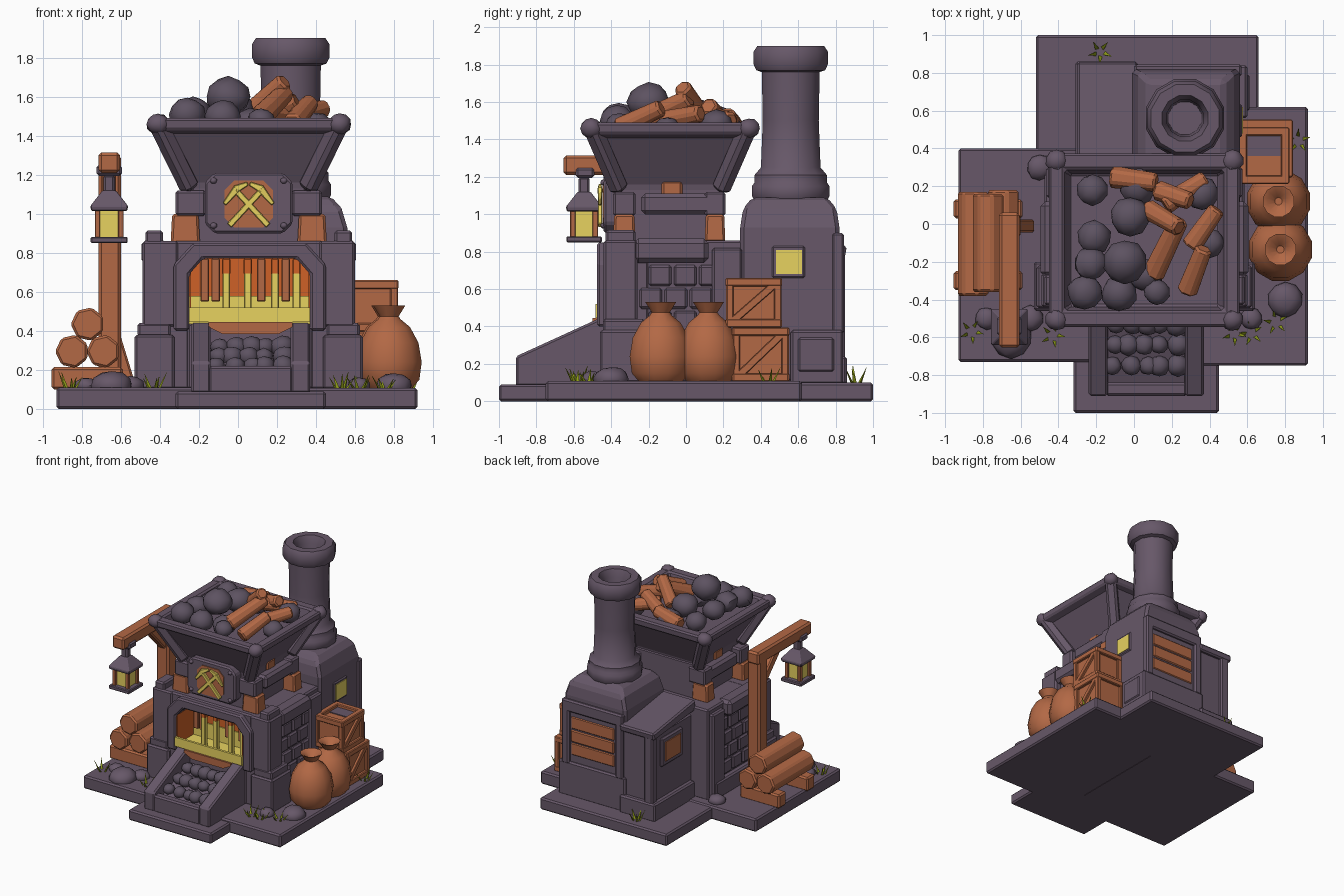
import bpy, bmesh, math, random
from mathutils import Vector, Matrix

random.seed(4)
MATS = {}
for key, name, col in (("stone", "purple stone", (0.135, 0.097, 0.14)), ("wood", "warm wood", (0.45, 0.14, 0.06)),
                       ("yellow", "bright glow", (0.82, 0.66, 0.12)), ("orange", "ember orange", (0.62, 0.12, 0.02)),
                       ("coal", "dark coal", (0.11, 0.085, 0.12)), ("green", "grass green", (0.27, 0.33, 0.01))):
    MATS[key] = bpy.data.materials.new(name)
    MATS[key].diffuse_color = (*col, 1)


def finish(name, bm, mat, bevel=0.0, smooth=False):
    bmesh.ops.recalc_face_normals(bm, faces=bm.faces)
    me = bpy.data.meshes.new(name)
    bm.to_mesh(me)
    bm.free()
    ob = bpy.data.objects.new(name, me)
    bpy.context.collection.objects.link(ob)
    me.materials.append(MATS[mat])
    if bevel:
        m = ob.modifiers.new("bevel", 'BEVEL')
        m.width, m.segments, m.limit_method = bevel, 1, 'ANGLE'
    if smooth:
        bpy.ops.object.select_all(action='DESELECT')
        ob.select_set(True)
        bpy.context.view_layer.objects.active = ob
        bpy.ops.object.shade_smooth_by_angle(angle=math.radians(38))
    return ob


def stack(name, rings, mat, bevel=0.0, smooth=False):
    """Skin a series of equal-length point rings and cap both ends."""
    bm = bmesh.new()
    rs = [[bm.verts.new(p) for p in r] for r in rings]
    n = len(rs[0])
    for a, b in zip(rs, rs[1:]):
        for i in range(n):
            bm.faces.new((a[i], a[(i + 1) % n], b[(i + 1) % n], b[i]))
    bm.faces.new(rs[0])
    bm.faces.new(rs[-1])
    return finish(name, bm, mat, bevel, smooth)


def rect(cx, cy, hx, hy, z):
    return [(cx - hx, cy - hy, z), (cx + hx, cy - hy, z), (cx + hx, cy + hy, z), (cx - hx, cy + hy, z)]


def box(name, x0, x1, y0, y1, z0, z1, mat="stone", bevel=0.012, top=1.0):
    cx, cy, hx, hy = (x0 + x1) / 2, (y0 + y1) / 2, (x1 - x0) / 2, (y1 - y0) / 2
    return stack(name, [rect(cx, cy, hx, hy, z0), rect(cx, cy, hx * top, hy * top, z1)], mat, bevel)


def frustum(name, cx, cy, rows, mat="stone", bevel=0.012):
    return stack(name, [rect(cx, cy, hx, hy, z) for z, hx, hy in rows], mat, bevel)


def prism(name, pts, axis, a, b, mat="stone", bevel=0.012):
    f = {'x': lambda u, v, w: (w, u, v), 'y': lambda u, v, w: (u, w, v)}[axis]
    return stack(name, [[f(u, v, w) for u, v in pts] for w in (a, b)], mat, bevel)


def lathe(name, cx, cy, prof, n, mat="stone", bevel=0.0, smooth=True):
    ring = lambda r, z: [(cx + r * math.cos(2 * math.pi * (i + .5) / n), cy + r * math.sin(2 * math.pi * (i + .5) / n), z)
                         for i in range(n)]
    return stack(name, [ring(r, z) for r, z in prof], mat, bevel, smooth)


def beam(name, p, q, w, h, mat, n=4, bevel=0.01, taper=1.0):
    p, q = Vector(p), Vector(q)
    rot = (q - p).to_track_quat('Z', 'Y')
    if n == 4:
        c = [(-w / 2, -h / 2), (w / 2, -h / 2), (w / 2, h / 2), (-w / 2, h / 2)]
    else:
        c = [(w / 2 * math.cos(2 * math.pi * i / n), h / 2 * math.sin(2 * math.pi * i / n)) for i in range(n)]
    return stack(name, [[o + rot @ Vector((x * s, y * s, 0)) for x, y in c] for o, s in ((p, 1), (q, taper))], mat, bevel)


def lump(name, x, y, z, r, mat="coal", flat=0.9):
    bm = bmesh.new()
    bmesh.ops.create_icosphere(bm, subdivisions=2, radius=r)
    for v in bm.verts:
        v.co *= random.uniform(0.93, 1.05)
    bmesh.ops.transform(bm, verts=bm.verts, matrix=Matrix.Translation((x, y, z)) @ Matrix.Diagonal((1, 1, flat, 1)))
    finish(name, bm, mat, 0, True)


# stepped stone base
box("base_front", -0.32, 0.45, -1.0, -0.5, 0, 0.09)
box("base_left", -0.93, 0.1, -0.73, 0.40, 0, 0.11)
box("base_right", 0.08, 0.92, -0.75, 0.62, 0, 0.108)
box("base_back", -0.52, 0.66, 0.3, 1.0, 0, 0.10)

# furnace body: rear mass, arched front, plinths and corner blocks (mirrored about CX)
CX = 0.055
box("furnace_body", -0.43, 0.54, -0.22, 0.32, 0.1, 0.86)
prism("furnace_arch", [(-0.44, .1), (-0.25, .1), (-0.25, .70), (-0.18, .77), (.30, .77), (.37, .70), (.37, .1), (.55, .1),
                       (.55, .86), (-0.44, .86)], 'y', -0.43, -0.2)
prism("arch_trim", [(-0.33, .40), (-0.25, .40), (-0.25, .69), (-0.18, .77), (.30, .77), (.37, .69), (.37, .40), (.45, .40),
                    (.45, .74), (.35, .85), (-0.23, .85), (-0.33, .74)], 'y', -0.475, -0.40)
box("furnace_sill", -0.26, 0.38, -0.44, -0.2, 0.1, 0.44)
for s in (-1, 1):
    def sbox(name, a, b, *rest, **kw):
        box(name, *sorted((CX + s * a, CX + s * b)), *rest, **kw)
    sbox("front_plinth", .38, .585, -0.46, -0.2, .1, .38)
    sbox("plinth_cap", .40, .57, -0.445, -0.22, .37, .44)
    sbox("front_corner_block", .36, .545, -0.44, -0.26, .42, .86)
    sbox("corner_knob", .44, .53, -0.43, -0.27, .84, .915)
    sbox("rear_corner_block", .40, .52, 0.14, 0.30, .1, .82)
    sbox("side_plinth", .40, .53, -0.24, 0.27, .1, .24)
    sbox("side_cornice", .42, .55, -0.28, 0.12, .74, .87, bevel=.025)
    # staggered side bricks
    for row in range(4):
        for k in range(3):
            y = -0.25 + k * 0.135 + (row % 2) * 0.05
            sbox("side_brick", .47, .497 + .012 * random.random(), y, y + .122, .25 + row * .122, .362 + row * .122)
    # neck posts and bands
    for y0, y1 in ((-0.39, -0.27), (0.10, 0.21)):
        sbox("neck_wood_post", .25, .40, y0, y1, .85, 1.0, mat="wood", top=.9)
        sbox("neck_corner_stone", .22, .375, y0, y1, .99, 1.12)
    sbox("neck_side_band", .28, .375, -0.24, 0.16, 1.0, 1.11, bevel=.02)
    sbox("neck_side_wood", .2, .312, -0.13, -0.02, 1.1, 1.18, mat="wood")
box("neck_core", -0.24, 0.35, -0.36, 0.2, .84, 1.15)

# glowing firebox
box("fire_back", -0.25, 0.37, -0.235, -0.225, .44, .77, "orange", 0)
box("fire_floor", -0.25, 0.37, -0.47, -0.23, .435, .455, "yellow", 0)
box("fire_lip", -0.25, 0.37, -0.485, -0.465, .445, .52, "yellow", 0)
box("fire_back_glow", -0.25, 0.37, -0.245, -0.236, .45, .58, "yellow", 0)
for x in (-0.249, 0.361):
    box("fire_side_glow", x, x + .008, -0.46, -0.24, .45, .70, "orange", 0)
for x in (-0.06, 0.05, 0.19, 0.30):
    box("fire_bar", x - .02, x + .02, -0.38, -0.34, .45, .70, "yellow", .005)
    box("fire_bar_top", x - .021, x + .021, -0.381, -0.339, .69, .77, "orange", .005)
for x in (-0.17, -0.115, 0.12, 0.245):
    box("fire_tooth", x - .022, x + .022, -0.32, -0.28, .55, .77, "wood", .005)

# sign plate with crossed picks
prism("sign_plate", [(-0.17, .95), (-0.12, .90), (.23, .90), (.28, .95), (.28, 1.16), (.23, 1.21), (-0.12, 1.21),
                     (-0.17, 1.16)], 'y', -0.44, -0.34)
prism("sign_inset", [(-0.07, .98), (-0.02, .93), (.13, .93), (.18, .98), (.18, 1.12), (.13, 1.17), (-0.02, 1.17),
                     (-0.07, 1.12)], 'y', -0.447, -0.438, "wood", 0)
for s in (-1, 1):
    beam("pick_handle", (CX - s * .10, -0.46, .94), (CX + s * .075, -0.46, 1.13), .022, .03, "yellow", bevel=.004)
    beam("pick_head_a", (CX + s * .07, -0.46, 1.125), (CX + s * .005, -0.46, 1.155), .025, .04, "yellow", bevel=.004, taper=.5)
    beam("pick_head_b", (CX + s * .06, -0.46, 1.13), (CX + s * .125, -0.46, 1.05), .025, .04, "yellow", bevel=.004, taper=.5)
    for z in (.94, 1.17):
        lump("sign_rivet", CX + s * .18, -0.44, z, .018, "stone")

# hopper with rim and corner beams
HY = -0.085
frustum("hopper", CX, HY, [(1.10, .29, .27), (1.16, .30, .28), (1.46, .47, .43), (1.46, .42, .38), (1.38, .38, .34)])
frustum("hopper_rim", CX, HY, [(1.40, .42, .37), (1.43, .50, .455), (1.49, .505, .46), (1.49, .425, .375), (1.40, .40, .35)])
for sx in (-1, 1):
    for sy in (-1, 1):
        beam("hopper_corner", (CX + sx * .30, HY + sy * .27, 1.13), (CX + sx * .475, HY + sy * .425, 1.485), .09, .09, "stone",
             bevel=.02)
        lump("rim_corner", CX + sx * .465, HY + sy * .42, 1.46, .06, "stone")
# hopper load
for x, y, z, r in ((-.26, -.36, 1.51, .095), (-.05, -.20, 1.60, .115), (-.02, .04, 1.53, .105), (-.21, -.07, 1.50, .09),
                   (-.23, -.21, 1.52, .09), (-.08, -.37, 1.50, .095), (.12, -.36, 1.48, .07), (-.22, .18, 1.50, .085),
                   (.36, .16, 1.48, .09), (.40, -.1, 1.45, .08), (.02, .2, 1.46, .1), (.06, -.27, 1.46, .09)):
    lump("coal_lump", x, y, z, r)
for p, q, w in (((-.12, .25, 1.47), (.12, .22, 1.52), .13), ((.16, .10, 1.53), (.38, .24, 1.50), .12),
                ((.07, .08, 1.52), (.24, -.02, 1.68), .12), ((.10, -.27, 1.48), (.24, .02, 1.62), .13),
                ((.28, -.36, 1.46), (.37, -.13, 1.57), .12), ((.30, -.12, 1.5), (.44, .08, 1.54), .12),
                ((.12, .18, 1.5), (.30, .12, 1.58), .12)):
    beam("wood_chunk", p, q, w, w, "wood", 6, .012, .85)

# coal chute in front
for x in (-0.24, 0.27):
    prism("chute_wall", [(-0.91, .08), (-0.91, .24), (-0.45, .45), (-0.42, .45), (-0.42, .08)], 'x', x, x + .10)
box("chute_front", -0.15, 0.28, -0.91, -0.84, .08, .22)
prism("chute_floor", [(-0.86, .08), (-0.86, .16), (-0.44, .33), (-0.44, .08)], 'x', -0.15, 0.28)
prism("chute_mouth", [(-0.15, .42), (-0.08, .385), (.21, .385), (.28, .42), (.28, .445), (-.15, .445)], 'y', -0.50, -0.42, "wood", 0)
for i in range(5):
    for j in range(3):
        y = -0.75 + j * .11
        lump("chute_coal", -0.10 + i * .082 + random.uniform(-.015, .015), y, .22 + (y + .75) * .45, random.uniform(.045, .065))

# rear boiler house, chimney and annex
frustum("boiler_house", 0.275, 0.555, [(.1, .285, .265), (.93, .285, .265), (1.03, .255, .25), (1.09, .20, .20)], bevel=.02)
box("boiler_plinth", -0.02, 0.60, 0.56, 0.84, .09, .38)
box("boiler_side_panel", 0.595, 0.612, 0.60, 0.79, .16, .34)
for x in (0.0, 0.50):
    box("boiler_back_post", x, x + .07, 0.78, 0.845, .36, .9)
box("boiler_back_lintel", 0.0, 0.57, 0.79, 0.845, .80, .90)
for i in range(3):
    box("boarded_plank", 0.09, 0.49, 0.815, 0.828 + .005 * (i % 2), .44 + i * .11, .54 + i * .11, "wood", .008)
box("side_window_frame", 0.555, 0.572, 0.46, 0.635, .66, .83)
box("side_window_glow", 0.57, 0.577, 0.48, 0.62, .68, .81, "yellow", 0)
lathe("chimney", 0.27, 0.56, [(.20, 1.07), (.215, 1.10), (.215, 1.15), (.20, 1.17), (.20, 1.21), (.165, 1.25), (.155, 1.5), (.16, 1.76),
                              (.19, 1.77), (.205, 1.80), (.205, 1.87), (.185, 1.90), (.125, 1.90), (.10, 1.84), (.09, 1.5)], 12)
box("annex", -0.27, 0.02, 0.30, 0.82, .1, .79)
prism("annex_roof", [(0.30, .82), (0.85, .77), (0.86, .83), (0.30, .91)], 'x', -0.30, 0.02)
box("annex_plinth", -0.31, 0.02, 0.32, 0.86, .09, .24)
box("annex_back_post", -0.28, -0.20, 0.78, 0.85, .2, .80)
box("annex_shutter_frame", -0.29, -0.26, 0.45, 0.73, .50, .74)
box("annex_shutter", -0.297, -0.289, 0.49, 0.69, .54, .70, "wood", 0)

# lamp post and hanging lantern
LX, LY = -0.66, -0.545
box("lamp_post", -0.715, -0.60, -0.07, 0.05, .1, 1.30, "wood", .015)
box("lamp_arm", -0.715, -0.605, -0.655, 0.06, 1.21, 1.315, "wood", .015)
beam("lamp_brace", (LX, -0.04, 1.02), (LX, -0.24, 1.23), .07, .07, "wood")
beam("lamp_foot_brace", (-0.56, -0.01, .12), (-0.64, -0.01, .38), .07, .07, "wood")
box("lamp_strap", -0.725, -0.595, -0.59, -0.49, 1.195, 1.25)
box("lamp_hook", LX - .03, LX + .03, LY - .03, LY + .03, 1.09, 1.20)
frustum("lantern_roof", LX, LY, [(1.015, .092, .092), (1.04, .097, .097), (1.10, .05, .05), (1.12, .035, .035)], bevel=.005)
box("lantern_glass", LX - .055, LX + .055, LY - .055, LY + .055, .88, 1.02, "yellow", 0)
for sx in (-1, 1):
    for sy in (-1, 1):
        x, y = LX + sx * .06, LY + sy * .06
        box("lantern_bar", x - .014, x + .014, y - .014, y + .014, .87, 1.03, "wood", .003)
box("lantern_base", LX - .095, LX + .095, LY - .095, LY + .095, .85, .882, bevel=.006)

# log pile
for y in (-0.30, 0.08):
    box("log_rest", -0.955, -0.59, y - .05, y + .05, .1, .215, "wood")
for x, z, y0, y1 in ((-.85, .295, -.38, .17), (-.69, .295, -.35, .18), (-.77, .435, -.36, .16)):
    beam("log", (x, y0, z), (x, y1, z), .175, .175, "wood", 7, .012)

# sacks and crates
for x, y in ((0.775, -0.135), (0.765, 0.12)):
    lathe("sack", x, y, [(.12, .105), (.16, .15), (.172, .24), (.155, .34), (.11, .42), (.06, .46), (.05, .475), (.085, .53),
                         (.06, .52), (.02, .48)], 12, "wood")


def crate(x0, x1, y0, y1, z0, z1):
    box("crate_core", x0 + .02, x1 - .02, y0 + .02, y1 - .02, z0 + .01, z1 - .03, "wood", 0)
    for x in (x0, x1 - .04):
        for y in (y0, y1 - .04):
            box("crate_post", x, x + .04, y, y + .04, z0, z1, "wood", .006)
        for z in (z0, z1 - .045):
            box("crate_rail", x - .003, x + .043, y0, y1, z, z + .045, "wood", .006)
    for y in (y0, y1 - .04):
        for z in (z0, z1 - .045):
            box("crate_end_rail", x0, x1, y - .003, y + .043, z, z + .045, "wood", .006)
    beam("crate_diagonal", (x1 - .015, y0 + .03, z0 + .03), (x1 - .015, y1 - .03, z1 - .03), .03, .04, "wood", bevel=.004)


crate(0.56, 0.84, 0.25, 0.55, .105, .395)
crate(0.555, 0.82, 0.215, 0.51, .395, .66)
box("crate_lid_stone", 0.60, 0.775, 0.36, 0.465, .62, .637, "stone", 0)

# ground rocks and grass tufts
for x, y, r in ((-.65, -.60, .11), (-.55, -.5, .07), (.80, -.40, .095), (.62, -.5, .06), (-.78, -.5, .06), (-.5, .3, .07)):
    lump("ground_rock", x, y, .12, r, "stone", .7)
for x, y, s in ((-.86, -.57, 1), (-.43, -.59, .9), (.53, -.58, 1), (.62, -.58, 1), (.75, -.52, .8), (.87, .44, 1), (-.18, .91, 1)):
    for k in range(5):
        a = k * 1.257 + x * 9
        o = Vector((x + .02 * math.cos(a), y + .02 * math.sin(a), .09))
        beam("grass_blade", o, o + Vector((.045 * math.cos(a), .045 * math.sin(a), random.uniform(.06, .11) * s)), .03, .016,
             "green", 3, 0, .1)
